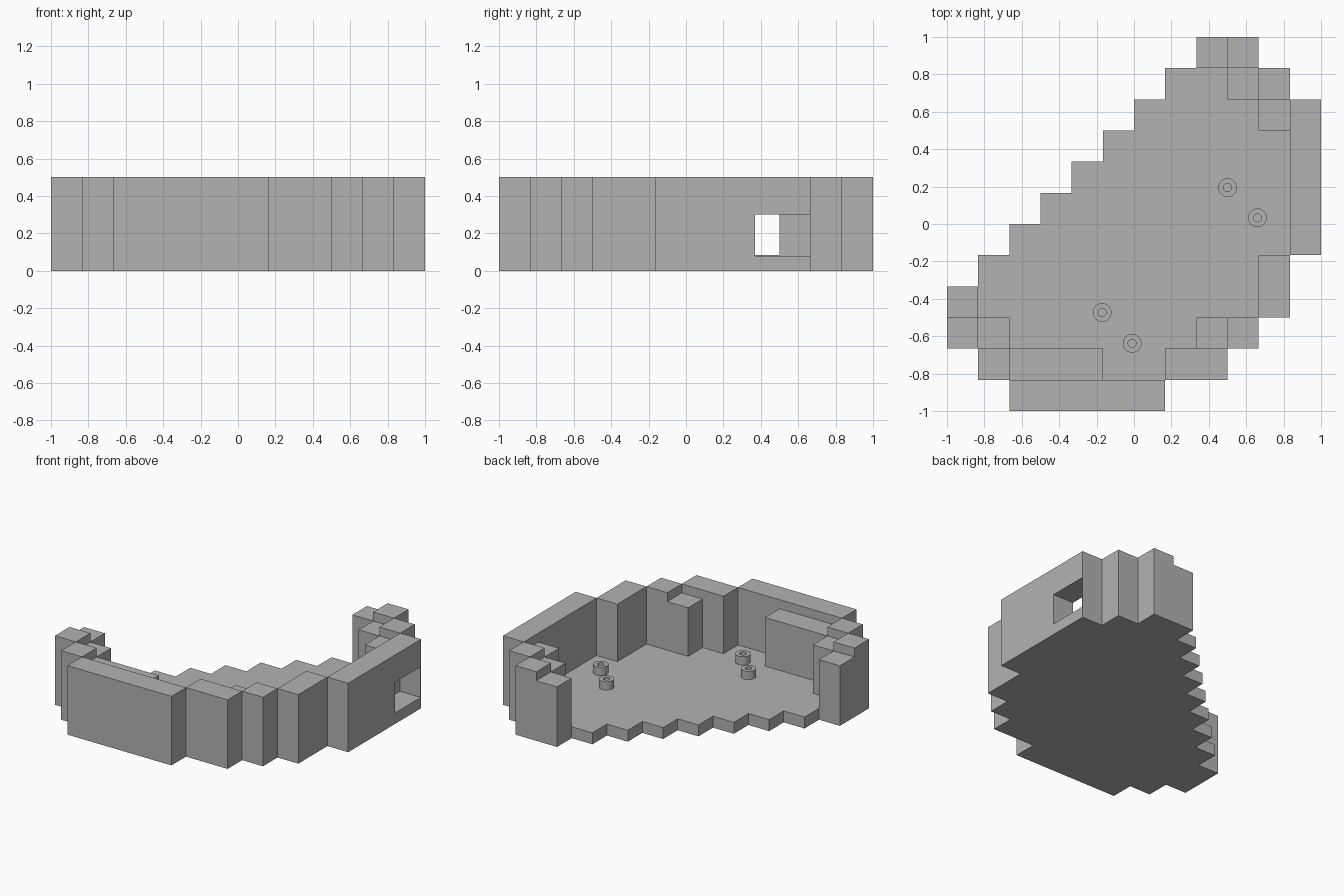
import bpy
import bmesh

CELL = 1 / 6
FLOOR, LOW, HIGH = 0.083, 0.435, 0.5

if "Cube" in bpy.data.objects:
    bpy.data.objects.remove(bpy.data.objects["Cube"])

grey = bpy.data.materials.new("plain grey")
grey.use_nodes = True
grey.diffuse_color = (0.45, 0.45, 0.45, 1)
grey.node_tree.nodes["Principled BSDF"].inputs["Base Color"].default_value = grey.diffuse_color


def finish(name, bm):
    bmesh.ops.recalc_face_normals(bm, faces=bm.faces)
    mesh = bpy.data.meshes.new(name)
    bm.to_mesh(mesh)
    bm.free()
    mesh.materials.append(grey)
    obj = bpy.data.objects.new(name, mesh)
    bpy.context.collection.objects.link(obj)
    return obj


def slab(name, cells, height):
    """Merge grid cells into one footprint and raise it from the ground."""
    bm = bmesh.new()
    for i, j in cells:
        corners = [(i, j), (i + 1, j), (i + 1, j + 1), (i, j + 1)]
        bm.faces.new([bm.verts.new((x * CELL, y * CELL, 0)) for x, y in corners])
    bmesh.ops.remove_doubles(bm, verts=bm.verts, dist=0.001)
    grown = bmesh.ops.extrude_face_region(bm, geom=bm.faces[:], use_keep_orig=True)["geom"]
    for v in grown:
        if isinstance(v, bmesh.types.BMVert):
            v.co.z = height
    bmesh.ops.dissolve_limit(bm, angle_limit=0.01, verts=bm.verts, edges=bm.edges)
    return finish(name, bm)


def block(i0, i1, j0, j1):
    return {(i, j) for i in range(i0, i1 + 1) for j in range(j0, j1 + 1)}


# Full footprint: first and last column of each row, front to back
rows = [(-4, 0), (-5, 2), (-6, 3), (-6, 4), (-5, 4), (-4, 5),
        (-3, 5), (-2, 5), (-1, 5), (0, 5), (1, 4), (2, 3)]
footprint = {(i, j - 6) for j, (a, b) in enumerate(rows) for i in range(a, b + 1)}

# Tall outer walls
walls = {
    "front_wall": block(-4, 0, -6, -6),
    "front_step_wall": block(1, 2, -5, -5),
    "corner_wall": block(3, 3, -4, -4),
    "side_step_wall": block(4, 4, -3, -2),
    "side_wall": block(5, 5, -1, 3),
    "back_inner_post": block(4, 4, 4, 4),
    "back_outer_post": block(3, 3, 5, 5),
    "right_inner_post": block(-5, -5, -5, -5),
    "right_outer_post": block(-6, -6, -4, -4),
}
# Slightly lower blocks behind the walls
ledges = {
    "front_ledge": block(-4, -2, -5, -5),
    "corner_ledge": block(2, 2, -4, -4),
    "side_ledge": block(4, 4, 3, 3),
    "back_inner_ledge": block(3, 3, 4, 4),
    "back_end_ledge": block(2, 2, 5, 5),
    "right_inner_ledge": block(-5, -5, -4, -4),
    "right_end_ledge": block(-6, -6, -3, -3),
}
parts = {}
for group, height in ((walls, HIGH), (ledges, LOW)):
    for name, cells in group.items():
        parts[name] = slab(name, cells, height)
        footprint -= cells
slab("floor", sorted(footprint), FLOOR)

# Window through the side wall
bm = bmesh.new()
bmesh.ops.create_cube(bm, size=1)
for v in bm.verts:
    v.co = (1.1 if v.co.x > 0 else 0.75,
            0.663 if v.co.y > 0 else 0.37,
            0.302 if v.co.z > 0 else 0.08)
cutter = finish("window_cutter", bm)
cutter.hide_render = True
cutter.hide_set(True)
cut = parts["side_wall"].modifiers.new("window", "BOOLEAN")
cut.operation = "DIFFERENCE"
cut.solver = "EXACT"
cut.object = cutter


def standoff(name, x, y, sides=32):
    """Short hollow peg: a ring extruded up from the floor."""
    bm = bmesh.new()
    loops = []
    for radius in (0.05, 0.022):
        for z in (FLOOR, 0.143):
            ring = bmesh.ops.create_circle(bm, segments=sides, radius=radius)["verts"]
            for v in ring:
                v.co.x += x
                v.co.y += y
                v.co.z = z
            loops.append(ring)
    outer_low, outer_top, inner_low, inner_top = loops
    for a, b in ((outer_low, outer_top), (outer_top, inner_top), (inner_top, inner_low)):
        for k in range(sides):
            n = (k + 1) % sides
            bm.faces.new((a[k], a[n], b[n], b[k]))
    obj = finish(name, bm)
    bpy.context.view_layer.objects.active = obj
    bpy.ops.object.select_all(action="DESELECT")
    obj.select_set(True)
    bpy.ops.object.shade_smooth_by_angle()


# Two pairs of mounting pegs
for n, (x, y) in enumerate([(0.5, 0.195), (0.66, 0.033), (-0.17, -0.473), (-0.01, -0.638)]):
    standoff(f"mounting_peg_{n + 1}", x, y)
